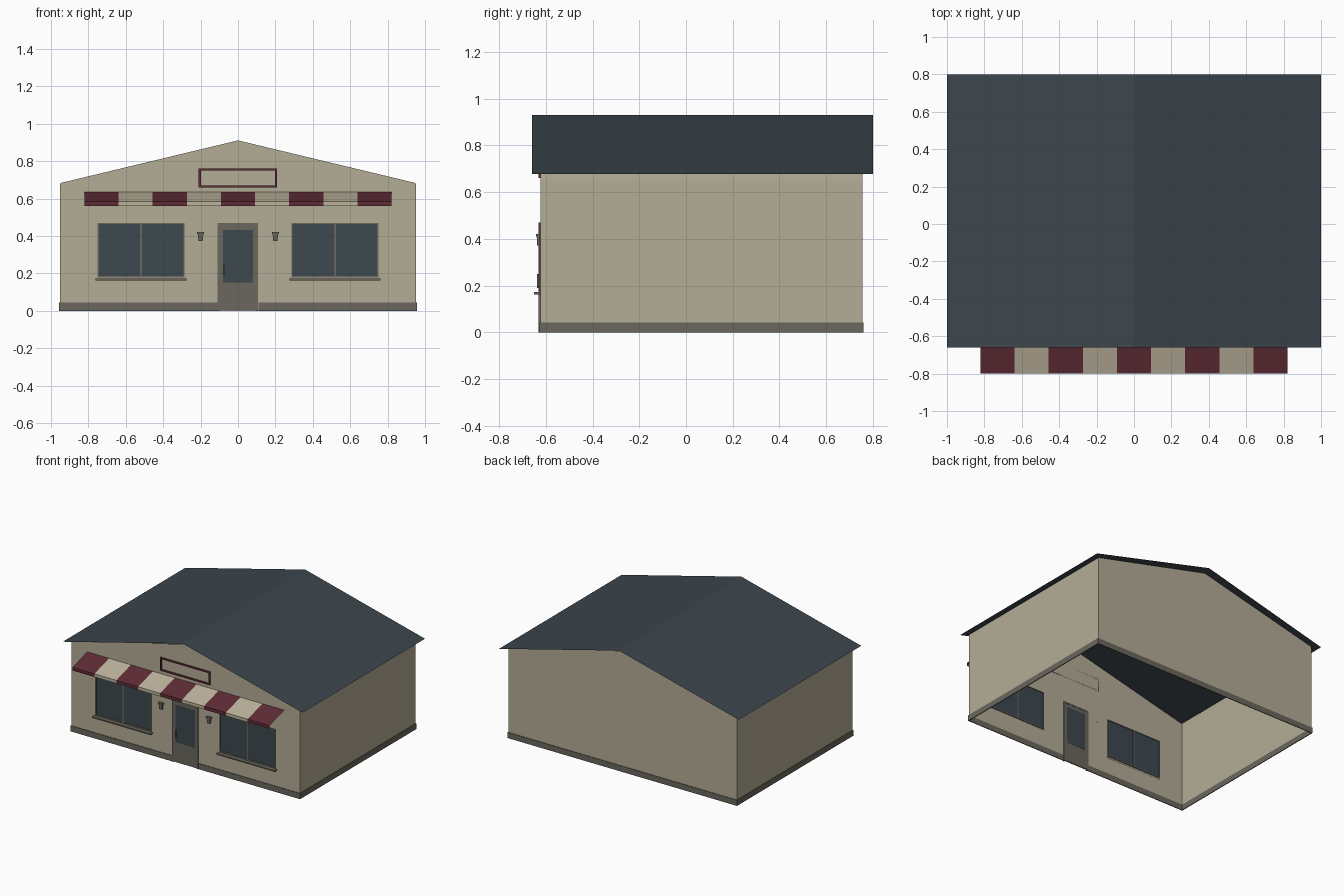
import bpy
import bmesh

old = bpy.data.objects.get("Cube")
if old:
    bpy.data.objects.remove(old, do_unlink=True)


def material(name, r, g, b):
    lin = [((c / 255 + 0.055) / 1.055) ** 2.4 for c in (r, g, b)] + [1]
    m = bpy.data.materials.new(name)
    m.use_nodes = True
    m.diffuse_color = lin
    m.node_tree.nodes["Principled BSDF"].inputs["Base Color"].default_value = lin
    return m


WALL = material("wall plaster", 180, 172, 150)
CREAM = material("awning cream", 188, 178, 155)
RED = material("maroon", 96, 44, 54)
ROOF = material("slate roof", 60, 70, 76)
GLASS = material("dark glass", 61, 72, 79)
TRIM = material("grey trim", 106, 103, 93)

FRONT, BACK, SIDE = -0.623, 0.755, 0.953


def finish(name, bm, *mats):
    me = bpy.data.meshes.new(name)
    bm.to_mesh(me)
    bm.free()
    for m in mats:
        me.materials.append(m)
    ob = bpy.data.objects.new(name, me)
    bpy.context.collection.objects.link(ob)
    return ob


def add_box(bm, x0, x1, y0, y1, z0, z1, taper=1):
    """Box from its limits; taper scales the width of the bottom."""
    geo = bmesh.ops.create_cube(bm, size=1)["verts"]
    for v in geo:
        k = taper if v.co.z < 0 else 1
        v.co = ((x0 + x1) / 2 + v.co.x * (x1 - x0) * k,
                (y0 + y1) / 2 + v.co.y * (y1 - y0) * k,
                (z0 + z1) / 2 + v.co.z * (z1 - z0))


def box(name, mat, *limits, taper=1):
    bm = bmesh.new()
    add_box(bm, *limits, taper=taper)
    return finish(name, bm, mat)


def frame(name, mat, x0, x1, z0, z1, w, y0, y1, bottom=True):
    """Rectangular border made of bars of width w."""
    bm = bmesh.new()
    add_box(bm, x0, x0 + w, y0, y1, z0, z1)
    add_box(bm, x1 - w, x1, y0, y1, z0, z1)
    add_box(bm, x0 + w, x1 - w, y0, y1, z1 - w, z1)
    if bottom:
        add_box(bm, x0 + w, x1 - w, y0, y1, z0, z0 + w)
    return finish(name, bm, mat)


def sheet(name, profile, y0, y1, mat):
    """Strip of faces through an x-z profile, run along y."""
    bm = bmesh.new()
    rows = [[bm.verts.new((x, y, z)) for x, z in profile] for y in (y0, y1)]
    for i in range(len(profile) - 1):
        bm.faces.new((rows[0][i], rows[1][i], rows[1][i + 1], rows[0][i + 1]))
    return finish(name, bm, mat)


# Hollow shell, open underneath
right_half = [(SIDE, 0), (SIDE, 0.65), (0.95, 0.683)]
left_half = [(-x, z) for x, z in reversed(right_half)]
gable = right_half + [(0, 0.911)] + left_half
for name, y in (("front_wall", FRONT), ("back_wall", BACK)):
    bm = bmesh.new()
    face = bm.faces.new([bm.verts.new((x, y, z)) for x, z in gable])
    if y < 0:
        face.normal_update()
    if (face.normal.y if y < 0 else 1) > 0 and y < 0:
        face.normal_flip()
    finish(name, bm, WALL)
sheet("left_wall", list(reversed(right_half)), FRONT, BACK, WALL)
sheet("right_wall", list(reversed(left_half)), FRONT, BACK, WALL)

# Roof sheet with overhangs
sheet("roof", [(-1, 0.677), (0, 0.931), (1, 0.677)], -0.66, 0.80, ROOF)

# Plinth around the foot, broken at the door
P = 0.004
for s, name in ((1, "left"), (-1, "right")):
    x0, x1 = sorted((s * 0.11, s * (SIDE + P)))
    box(name + "_front_plinth", TRIM, x0, x1, FRONT - P, FRONT + 0.002, 0, 0.043)
    x0, x1 = sorted((s * (SIDE - 0.002), s * (SIDE + P)))
    box(name + "_plinth", TRIM, x0, x1, FRONT, BACK, 0, 0.043)
box("back_plinth", TRIM, -SIDE - P, SIDE + P, BACK - 0.002, BACK + P, 0, 0.043)

# Windows and wall lamps, mirrored on both sides of the door
for s, name in ((1, "left"), (-1, "right")):
    c = s * 0.518
    box(name + "_window_glass", GLASS, c - 0.23, c + 0.23,
        FRONT - 0.003, FRONT + 0.003, 0.18, 0.467)
    frame(name + "_window_frame", TRIM, c - 0.233, c + 0.233, 0.178, 0.47, 0.007,
          FRONT - 0.006, FRONT + 0.006)
    box(name + "_window_mullion", TRIM, c - 0.005, c + 0.005,
        FRONT - 0.005, FRONT + 0.005, 0.182, 0.465)
    box(name + "_window_sill", TRIM, c - 0.243, c + 0.243,
        FRONT - 0.028, FRONT, 0.163, 0.172)
    x = s * 0.2
    box(name + "_lamp_cap", TRIM, x - 0.019, x + 0.019,
        FRONT - 0.02, FRONT, 0.411, 0.421)
    box(name + "_lamp_body", TRIM, x - 0.015, x + 0.015,
        FRONT - 0.016, FRONT - 0.002, 0.372, 0.411, taper=0.75)

# Door
frame("door_frame", TRIM, -0.11, 0.108, 0, 0.47, 0.012,
      FRONT - 0.008, FRONT + 0.006, bottom=False)
box("door_panel", TRIM, -0.098, 0.096, FRONT - 0.004, FRONT + 0.004, 0.005, 0.458)
box("door_glass", GLASS, -0.081, 0.08, FRONT - 0.005, FRONT + 0.005, 0.152, 0.433)
box("door_handle", TRIM, -0.078, -0.072, FRONT - 0.014, FRONT - 0.004, 0.19, 0.25)

# Empty sign border
frame("sign_border", RED, -0.21, 0.208, 0.66, 0.76, 0.011, FRONT - 0.009, FRONT)

# Striped awning with a short valance
STRIPES, HALF = 9, 0.822
bm = bmesh.new()
section = [(FRONT, 0.634), (-0.798, 0.584), (-0.798, 0.56)]
cols = [[bm.verts.new((-HALF + 2 * HALF * i / STRIPES, y, z)) for y, z in section]
        for i in range(STRIPES + 1)]
for i in range(STRIPES):
    for j in range(2):
        f = bm.faces.new((cols[i][j], cols[i][j + 1], cols[i + 1][j + 1], cols[i + 1][j]))
        f.material_index = i % 2
finish("awning", bm, RED, CREAM)
